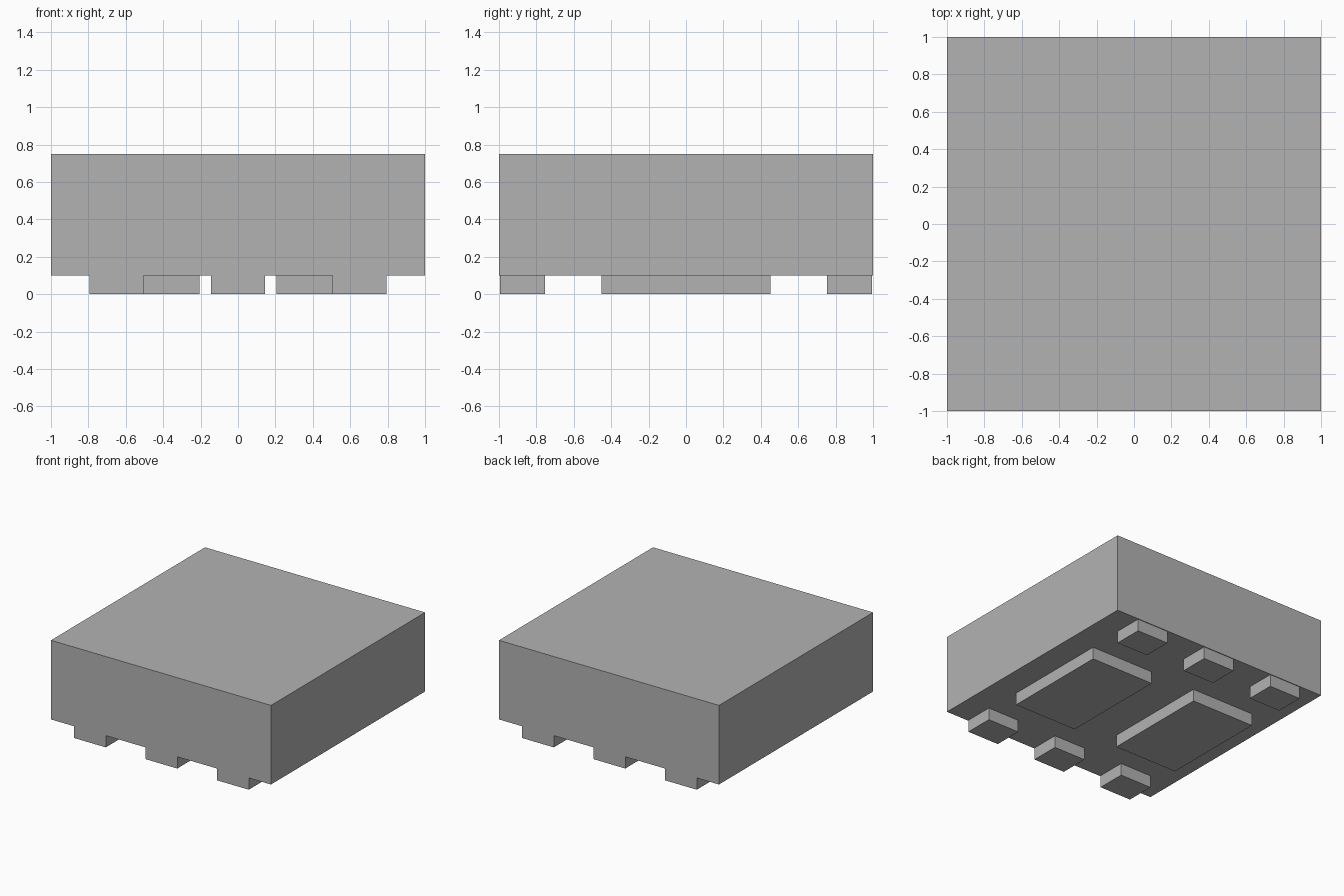
import bpy

default_cube = bpy.data.objects.get("Cube")
if default_cube:
    bpy.data.objects.remove(default_cube, do_unlink=True)

# Single flat grey
GREY = (0.45, 0.45, 0.45, 1.0)
grey = bpy.data.materials.new("plain grey")
grey.use_nodes = True
grey.diffuse_color = GREY
grey.node_tree.nodes["Principled BSDF"].inputs["Base Color"].default_value = GREY

BASE, TOP = 0.10, 0.75


def box(name, center, size):
    """Sharp-edged box with its scale applied."""
    bpy.ops.mesh.primitive_cube_add(size=1, location=center)
    obj = bpy.context.object
    obj.name = name
    for v in obj.data.vertices:
        v.co = [c * s for c, s in zip(v.co, size)]
    obj.data.materials.append(grey)
    return obj


# Package body
box("body", (0, 0, (BASE + TOP) / 2), (2, 2, TOP - BASE))

# Three contact pads along the front and back edges
for row, side in (("front", -1), ("back", 1)):
    for place, step in (("right", -1), ("middle", 0), ("left", 1)):
        box(f"{row}_{place}_pad", (step * 0.65, side * 0.874, BASE / 2),
            (0.288, 0.24, BASE))

# Two large pads in the centre of the underside
for place, side in (("right", -1), ("left", 1)):
    box(f"{place}_large_pad", (side * 0.493, 0, BASE / 2), (0.576, 0.904, BASE))
